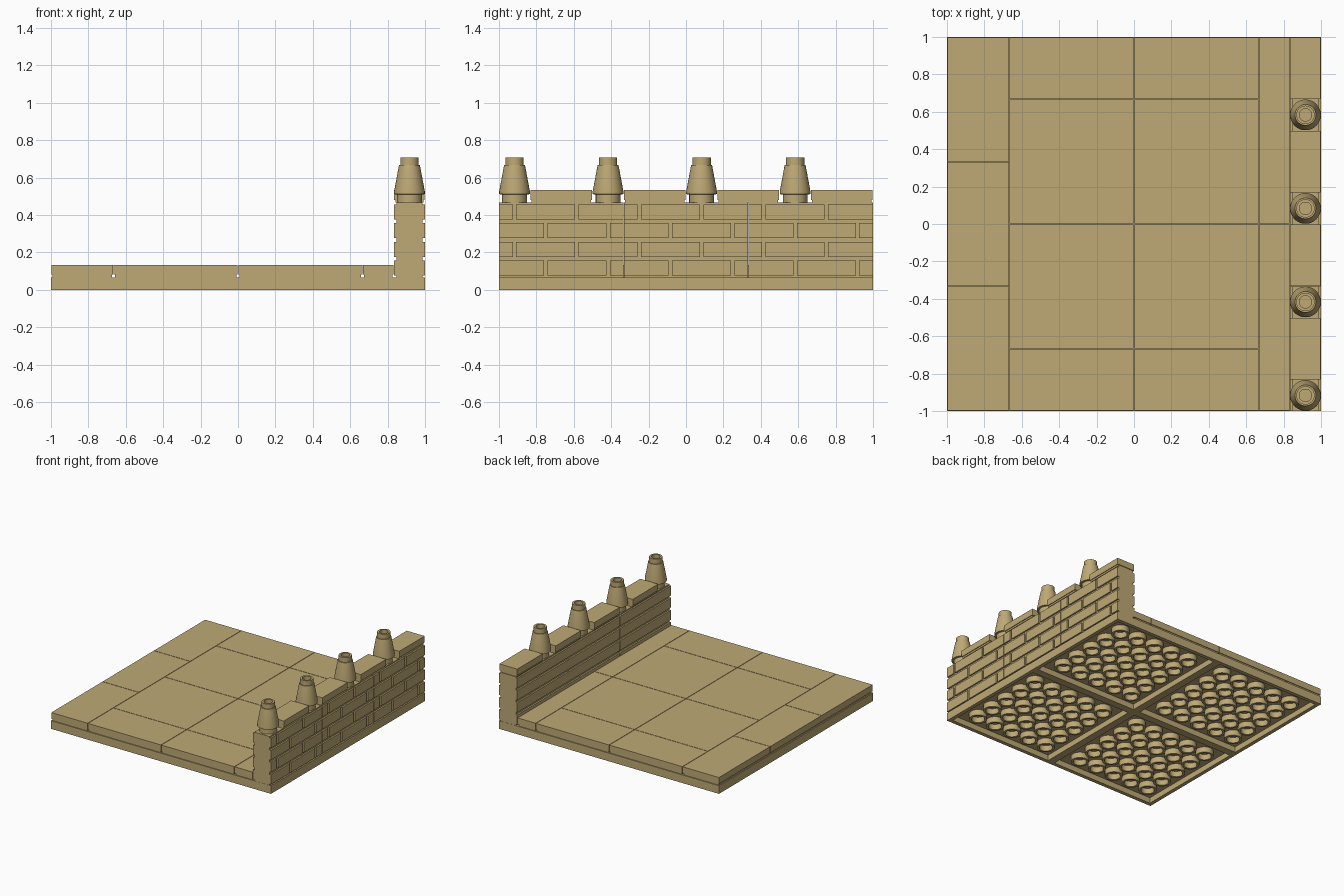
import bpy, bmesh
from math import cos, sin, pi, radians

if "Cube" in bpy.data.objects:
    bpy.data.objects.remove(bpy.data.objects["Cube"])

U = 1 / 6            # width of one module
PLATE = 0.0667       # height of one thin plate
GAP = 0.002          # hairline gap between neighbouring parts

mat = bpy.data.materials.new("tan")
mat.diffuse_color = (0.52, 0.40, 0.18, 1)
mat.use_nodes = True
mat.node_tree.nodes["Principled BSDF"].inputs["Base Color"].default_value = mat.diffuse_color


def finish(name, bm, smooth=False):
    bmesh.ops.recalc_face_normals(bm, faces=bm.faces)
    me = bpy.data.meshes.new(name)
    bm.to_mesh(me)
    bm.free()
    me.materials.append(mat)
    if smooth:
        me.polygons.foreach_set("use_smooth", [True] * len(me.polygons))
        me.set_sharp_from_angle(angle=radians(35))
    ob = bpy.data.objects.new(name, me)
    bpy.context.collection.objects.link(ob)
    return ob


def box(bm, x0, x1, y0, y1, z0, z1):
    vs = bmesh.ops.create_cube(bm, size=1)["verts"]
    for v in vs:
        v.co = ((x0 + x1) / 2 + v.co.x * (x1 - x0),
                (y0 + y1) / 2 + v.co.y * (y1 - y0),
                (z0 + z1) / 2 + v.co.z * (z1 - z0))


def lathe(bm, profile, cx, cy, segs, closed=False):
    """Revolve (radius, z) points; open profiles get end caps."""
    rings = [[bm.verts.new((cx + r * cos(2 * pi * i / segs),
                            cy + r * sin(2 * pi * i / segs), z))
              for i in range(segs)] for r, z in profile]
    pairs = list(zip(rings, rings[1:]))
    if closed:
        pairs.append((rings[-1], rings[0]))
    for a, b in pairs:
        for i in range(segs):
            j = (i + 1) % segs
            bm.faces.new((a[i], a[j], b[j], b[i]))
    if not closed:
        bm.faces.new(rings[0])
        bm.faces.new(rings[-1])


def tile(name, x0, x1, y0, y1, z):
    """Smooth tile with a recessed foot groove."""
    bm = bmesh.new()
    f = 0.008
    box(bm, x0 + f, x1 - f, y0 + f, y1 - f, z, z + 0.014)
    box(bm, x0 + GAP, x1 - GAP, y0 + GAP, y1 - GAP, z + 0.014, z + PLATE)
    return finish(name, bm)


# Base plate with four hollow quadrants underneath
bm = bmesh.new()
box(bm, -1, 1, -1, 1, 0, PLATE)
base = finish("base_plate", bm)
bm = bmesh.new()
w = 0.031
for sx in (-1, 0):
    for sy in (-1, 0):
        box(bm, sx + w, sx + 1 - w, sy + w, sy + 1 - w, -0.05, 0.046)
cutter = finish("base_cavity_cutter", bm)
cutter.hide_render = True
cutter.hide_viewport = True
mod = base.modifiers.new("cavities", "BOOLEAN")
mod.operation = "DIFFERENCE"
mod.object = cutter
mod.solver = "EXACT"

# Grid of tubes on the underside, 5 x 5 per quadrant
bm = bmesh.new()
for qx in (-1, 0):
    for qy in (-1, 0):
        for i in range(1, 6):
            for j in range(1, 6):
                lathe(bm, [(0.068, 0), (0.068, 0.048), (0.05, 0.048), (0.05, 0)],
                      qx + i * U, qy + j * U, 24, closed=True)
finish("underside_tubes", bm, smooth=True)

# Floor tiles, laid out in modules (x, y, width, depth)
layout = [(-6, y, 2, 4) for y in (-6, -2, 2)]
layout += [(x, y, 4, d) for x in (-4, 0) for y, d in ((-6, 2), (-4, 4), (0, 4), (4, 2))]
layout += [(4, -6, 1, 6), (4, 0, 1, 6)]
for x, y, dx, dy in layout:
    tile("floor_tile", x * U, (x + dx) * U, y * U, (y + dy) * U, PLATE)

# Wall blocks: recessed core, masonry outside, plain courses inside
X0, X1, D = 5 * U + GAP, 1.0, 0.013
for tier in range(2):
    for n in range(3):
        ya, yb = -1 + n * 4 * U + 0.0015, -1 + (n + 1) * 4 * U - 0.0015
        zb = PLATE + 0.2 * tier
        bm = bmesh.new()
        box(bm, X0 + D, X1 - D, ya, yb, zb, zb + 0.2)
        for row, joints in enumerate(((1.5, 3.5), (0.5, 2.5))):
            z0, z1 = zb + row * 0.1 + 0.01, zb + row * 0.1 + 0.09
            box(bm, X0, X0 + D, ya, yb, z0, z1)
            ys = [ya]
            for j in joints:
                c = -1 + (n * 4 + j) * U
                ys += [c - 0.009, c + 0.009]
            ys.append(yb)
            for a, b in zip(ys[::2], ys[1::2]):
                box(bm, X1 - D, X1, a, b, z0, z1)
        finish("wall_block", bm)

# Wall top: cones alternating with coping tiles
TOP = PLATE + 0.4
cone_profile = [(0.066, TOP), (0.066, TOP + 0.043), (0.082, TOP + 0.045),
                (0.082, TOP + 0.06), (0.056, TOP + 0.2), (0.049, TOP + 0.2),
                (0.049, TOP + 0.24), (0.033, TOP + 0.24), (0.033, TOP + 0.04)]
for k in range(4):
    y = -1 + 3 * k * U
    bm = bmesh.new()
    lathe(bm, cone_profile, 5.5 * U, y + U / 2, 48)
    finish("battlement_cone", bm, smooth=True)
    tile("coping_tile", 5 * U, 1, y + U, y + 3 * U, TOP)
